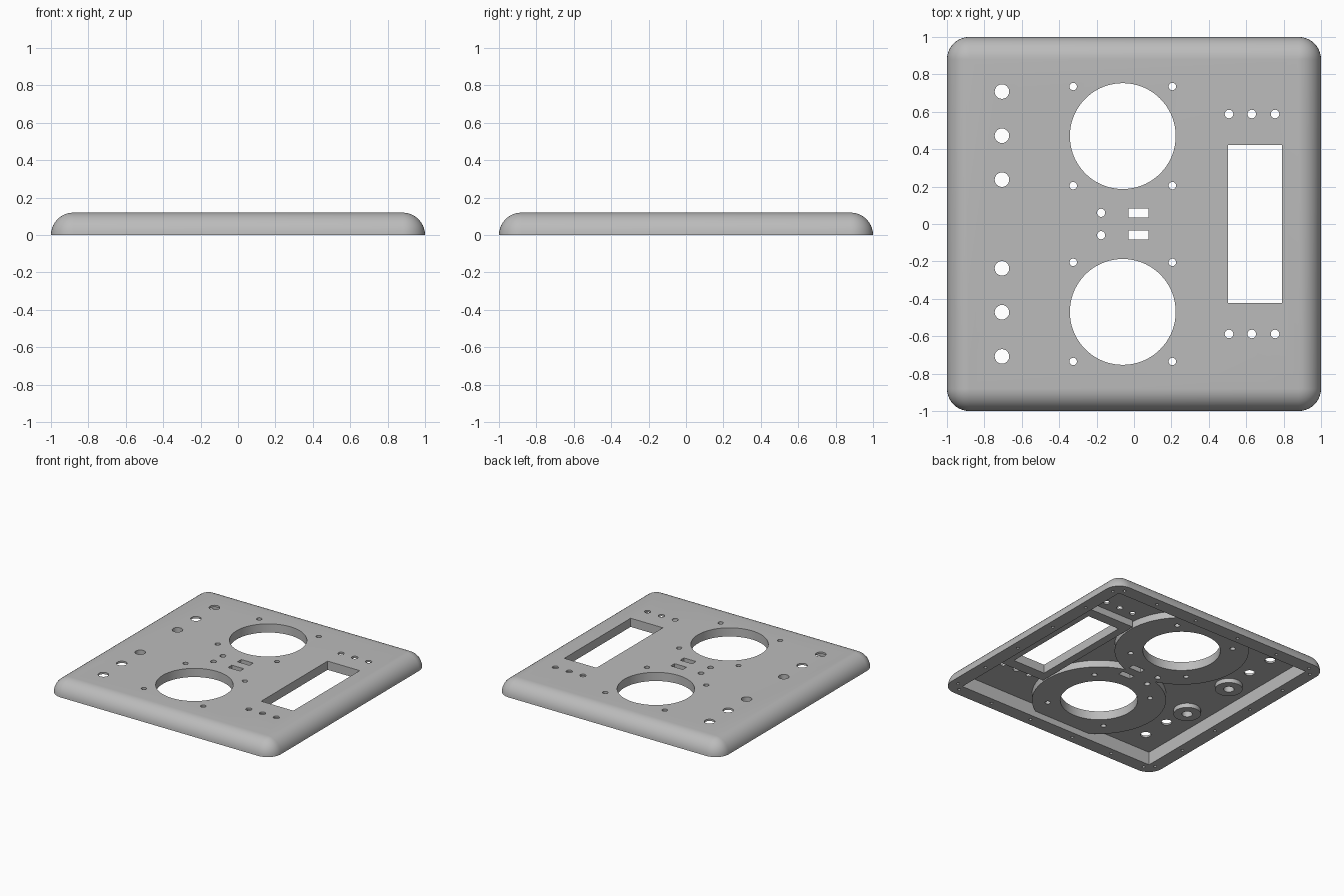
import bpy
import bmesh
import math
from mathutils import Matrix, Vector

cube = bpy.data.objects.get("Cube")
if cube:
    bpy.data.objects.remove(cube, do_unlink=True)

EDGE = 0.12        # edge rounding and panel height
FLOOR = 0.105      # underside of the thin sheet
PAD = 0.05         # underside of the thick pads
INNER = 0.89       # half width of the hollow
SPEAKER_X, SPEAKER_Y = -0.06, 0.47

grey = bpy.data.materials.new("panel_grey")
grey.use_nodes = True
colour = (0.5, 0.5, 0.5, 1)
grey.diffuse_color = colour
grey.node_tree.nodes["Principled BSDF"].inputs["Base Color"].default_value = colour


def make_object(name, bm):
    bmesh.ops.recalc_face_normals(bm, faces=bm.faces)
    mesh = bpy.data.meshes.new(name)
    bm.to_mesh(mesh)
    bm.free()
    obj = bpy.data.objects.new(name, mesh)
    bpy.context.collection.objects.link(obj)
    return obj


def add_box(bm, x0, x1, y0, y1, z0, z1):
    size = Vector((x1 - x0, y1 - y0, z1 - z0))
    mid = Vector((x0 + x1, y0 + y1, z0 + z1)) / 2
    bmesh.ops.create_cube(bm, size=1, matrix=Matrix.Translation(mid) @ Matrix.Diagonal(size).to_4x4())


def add_disc(bm, x, y, r, z0, z1, sides=24):
    bmesh.ops.create_cone(bm, cap_ends=True, segments=sides, radius1=r, radius2=r,
                          depth=z1 - z0, matrix=Matrix.Translation((x, y, (z0 + z1) / 2)))


def subtract(target, bm):
    # cut the shape out of the target, then drop the cutter
    cutter = bm if isinstance(bm, bpy.types.Object) else make_object("cutter", bm)
    cutter.hide_render = True
    mod = target.modifiers.new("cut", "BOOLEAN")
    mod.operation = "DIFFERENCE"
    mod.solver = "EXACT"
    mod.object = cutter
    bpy.context.view_layer.objects.active = target
    bpy.ops.object.modifier_apply(modifier=mod.name)
    bpy.data.objects.remove(cutter, do_unlink=True)


# Panel shell: stacked rounded squares following a quarter-round edge
bm = bmesh.new()
STEPS = 10
rings = []
for i in range(STEPS + 1):
    t = math.pi / 2 * i / STEPS
    r, z = EDGE * math.cos(t), EDGE * math.sin(t)
    ring = []
    for k, (sx, sy) in enumerate(((1, 1), (-1, 1), (-1, -1), (1, -1))):
        for j in range(STEPS + 1):
            a = math.pi / 2 * (k + j / STEPS)
            ring.append(bm.verts.new((sx * (1 - EDGE) + r * math.cos(a),
                                      sy * (1 - EDGE) + r * math.sin(a), z)))
    rings.append(ring)
for low, high in zip(rings, rings[1:]):
    for j in range(len(low)):
        n = (j + 1) % len(low)
        bm.faces.new((low[j], low[n], high[n], high[j]))
bm.faces.new(rings[0])
bm.faces.new(rings[-1])
bmesh.ops.remove_doubles(bm, verts=bm.verts, dist=0.0001)
panel = make_object("panel", bm)

# Hollow underside, leaving thick pads behind the openings
bm = bmesh.new()
add_box(bm, -INNER, INNER, -INNER, INNER, -0.1, FLOOR)
hollow = make_object("hollow", bm)
for s in (1, -1):
    bm = bmesh.new()
    add_disc(bm, SPEAKER_X, s * SPEAKER_Y, 0.49, PAD, 0.2, 72)
    subtract(hollow, bm)
    bm = bmesh.new()
    add_disc(bm, -0.706, s * 0.237, 0.1, 0.07, 0.2, 32)
    subtract(hollow, bm)
bm = bmesh.new()
add_box(bm, 0.44, 1, -0.51, 0.51, PAD, 0.2)
subtract(hollow, bm)
subtract(panel, hollow)

# Openings through the sheet
LOW, HIGH = -0.1, 0.3
bm = bmesh.new()
add_box(bm, 0.503, 0.79, -0.423, 0.423, LOW, HIGH)
for s in (1, -1):
    # speaker opening and its four fixing holes
    add_disc(bm, SPEAKER_X, s * SPEAKER_Y, 0.283, LOW, HIGH, 72)
    for dx in (-0.265, 0.265):
        for dy in (-0.265, 0.265):
            add_disc(bm, SPEAKER_X + dx, s * SPEAKER_Y + dy, 0.02, LOW, HIGH)
    # control holes
    for y in (0.237, 0.472, 0.708):
        add_disc(bm, -0.706, s * y, 0.039, LOW, HIGH)
    # holes beyond each end of the slot
    for x in (0.508, 0.63, 0.754):
        add_disc(bm, x, s * 0.588, 0.023, LOW, HIGH)
    # socket and indicator hole between the speakers
    add_box(bm, -0.03, 0.077, s * 0.06 - 0.024, s * 0.06 + 0.024, LOW, HIGH)
    add_disc(bm, -0.176, s * 0.06, 0.022, LOW, HIGH)
    # blind screw holes around the rim
    for p in (-0.88, -0.57, -0.2, 0.2, 0.57, 0.88):
        add_disc(bm, p, s * 0.94, 0.012, LOW, 0.04, 12)
        add_disc(bm, s * 0.94, p, 0.012, LOW, 0.04, 12)
subtract(panel, bm)

# Finish
panel.data.materials.clear()
panel.data.materials.append(grey)
for face in panel.data.polygons:
    face.material_index = 0
bpy.ops.object.select_all(action="DESELECT")
panel.select_set(True)
bpy.context.view_layer.objects.active = panel
bpy.ops.object.shade_smooth_by_angle(angle=math.radians(30))
